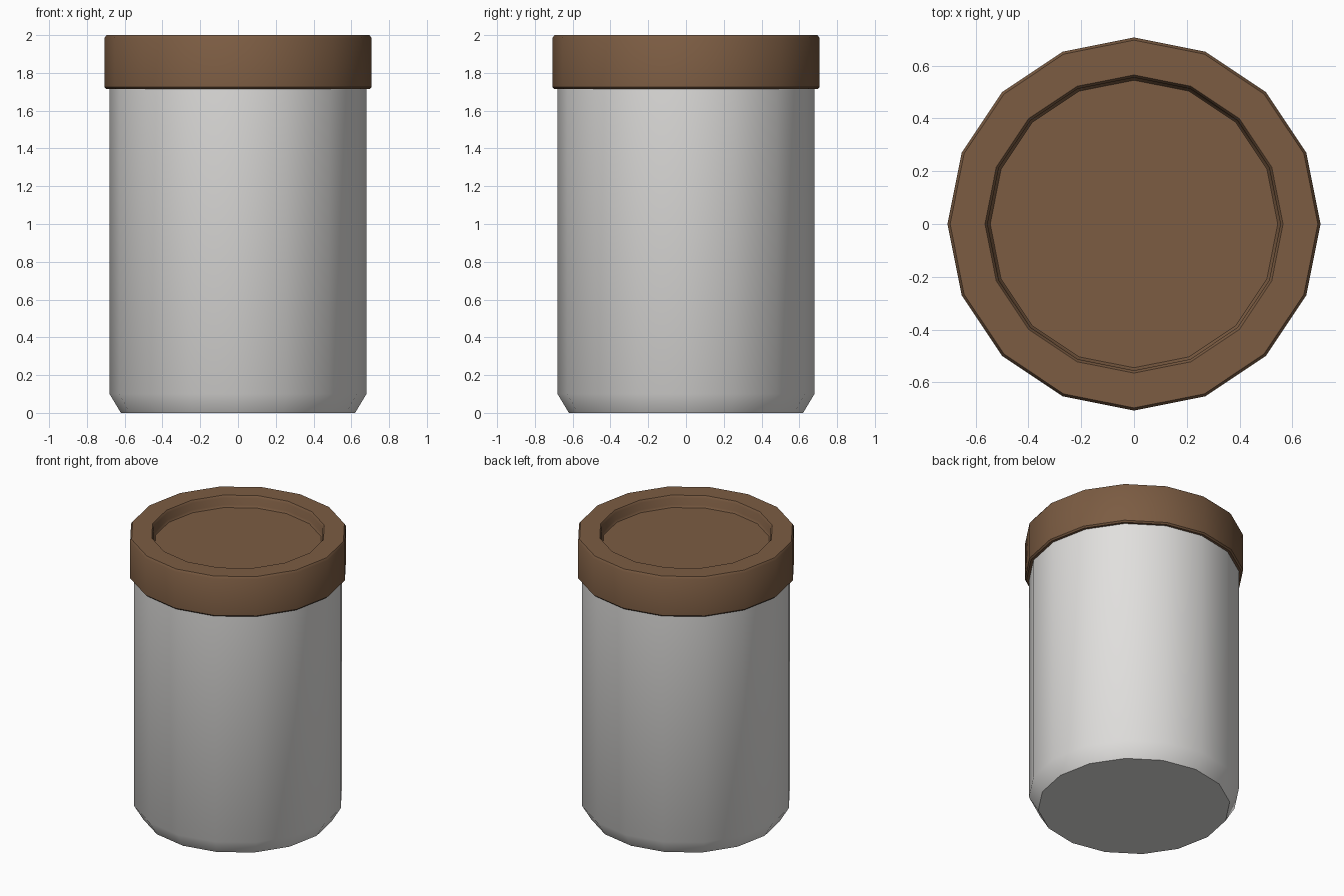
import bpy, bmesh, math

if "Cube" in bpy.data.objects:
    bpy.data.objects.remove(bpy.data.objects["Cube"])

SIDES = 16

def material(name, rgb):
    m = bpy.data.materials.new(name)
    m.diffuse_color = (*rgb, 1.0)
    m.use_nodes = True
    m.node_tree.nodes["Principled BSDF"].inputs["Base Color"].default_value = m.diffuse_color
    return m

def lathe(name, profile, mat):
    """Closed solid of revolution; profile runs from bottom cap to top cap."""
    bm = bmesh.new()
    rings = []
    for r, z in profile:
        rings.append([bm.verts.new((r * math.cos(2 * math.pi * i / SIDES),
                                    r * math.sin(2 * math.pi * i / SIDES), z))
                      for i in range(SIDES)])
    for a, b in zip(rings, rings[1:]):
        for i in range(SIDES):
            j = (i + 1) % SIDES
            bm.faces.new((a[i], a[j], b[j], b[i]))
    bm.faces.new(rings[0][::-1])
    bm.faces.new(rings[-1])
    bmesh.ops.recalc_face_normals(bm, faces=bm.faces)
    mesh = bpy.data.meshes.new(name)
    bm.to_mesh(mesh)
    bm.free()
    ob = bpy.data.objects.new(name, mesh)
    bpy.context.collection.objects.link(ob)
    mesh.materials.append(mat)
    bpy.ops.object.select_all(action='DESELECT')
    ob.select_set(True)
    bpy.context.view_layer.objects.active = ob
    bpy.ops.object.shade_smooth_by_angle(angle=math.radians(40))
    return ob

pale = material("pale_grey", (0.75, 0.74, 0.725))
brown = material("brown", (0.20, 0.107, 0.055))

# Jar body with chamfered foot
lathe("jar_body", [(0.62, 0), (0.68, 0.10), (0.68, 1.76)], pale)

# Lid with bevelled rim and recessed top
lathe("lid", [(0.66, 1.715), (0.697, 1.715), (0.707, 1.725), (0.707, 1.985),
              (0.697, 2.0), (0.565, 2.0), (0.555, 1.985), (0.555, 1.935),
              (0.545, 1.92)], brown)
